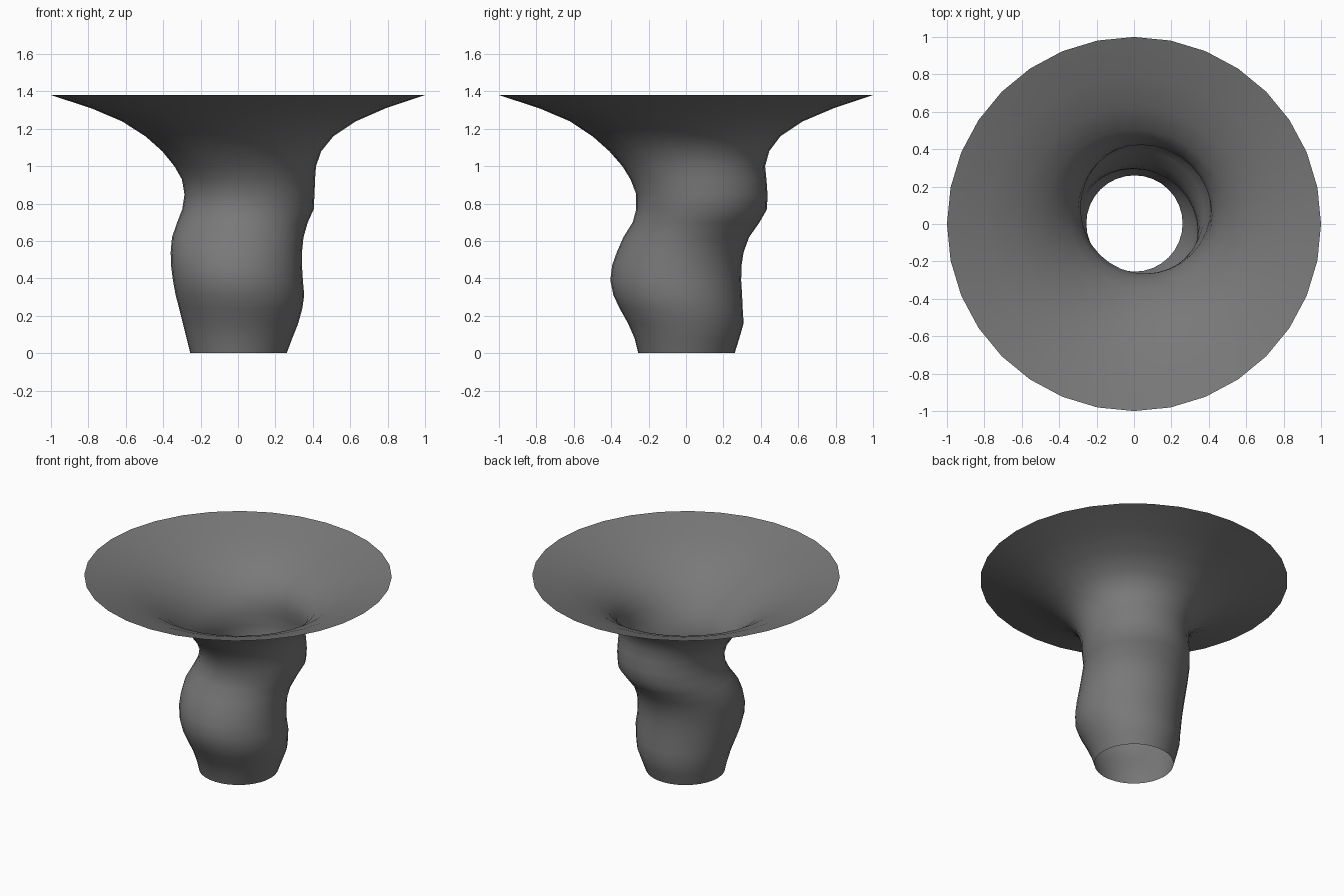
import bpy, bmesh
from math import sin, cos, pi

SIDES = 32
# cross-sections: z, x min, x max, y min, y max
rings = [
    (0.00, -0.255, 0.26, -0.255, 0.26),
    (0.08, -0.275, 0.29, -0.275, 0.285),
    (0.16, -0.295, 0.322, -0.31, 0.308),
    (0.24, -0.315, 0.344, -0.355, 0.303),
    (0.31, -0.333, 0.354, -0.388, 0.30),
    (0.39, -0.348, 0.347, -0.405, 0.295),
    (0.47, -0.358, 0.342, -0.395, 0.297),
    (0.54, -0.36, 0.342, -0.37, 0.308),
    (0.62, -0.353, 0.350, -0.335, 0.337),
    (0.70, -0.325, 0.373, -0.285, 0.393),
    (0.77, -0.298, 0.405, -0.266, 0.433),
    (0.85, -0.286, 0.409, -0.266, 0.436),
    (0.93, -0.30, 0.412, -0.297, 0.430),
    (1.00, -0.34, 0.417, -0.34, 0.423),
    (1.08, -0.405, 0.445, -0.41, 0.445),
    (1.16, -0.495, 0.51, -0.50, 0.505),
    (1.24, -0.62, 0.63, -0.62, 0.625),
    (1.31, -0.785, 0.79, -0.785, 0.79),
    (1.38, -1.00, 1.00, -1.00, 1.00),
]

# open winding tube that flares into a wide funnel
bm = bmesh.new()
loops = []
for z, x0, x1, y0, y1 in rings:
    loops.append([bm.verts.new(((x0 + x1) / 2 + (x1 - x0) / 2 * cos(2 * pi * i / SIDES),
                                (y0 + y1) / 2 + (y1 - y0) / 2 * sin(2 * pi * i / SIDES), z))
                  for i in range(SIDES)])
for low, high in zip(loops, loops[1:]):
    for i in range(SIDES):
        j = (i + 1) % SIDES
        bm.faces.new((low[i], low[j], high[j], high[i])).smooth = True

mesh = bpy.data.meshes.new("twisting_funnel")
bm.to_mesh(mesh)
bm.free()

# dark grey colour
dark = bpy.data.materials.new("dark_grey")
dark.diffuse_color = (0.19, 0.19, 0.19, 1)
mesh.materials.append(dark)
bpy.context.collection.objects.link(bpy.data.objects.new("twisting_funnel", mesh))
